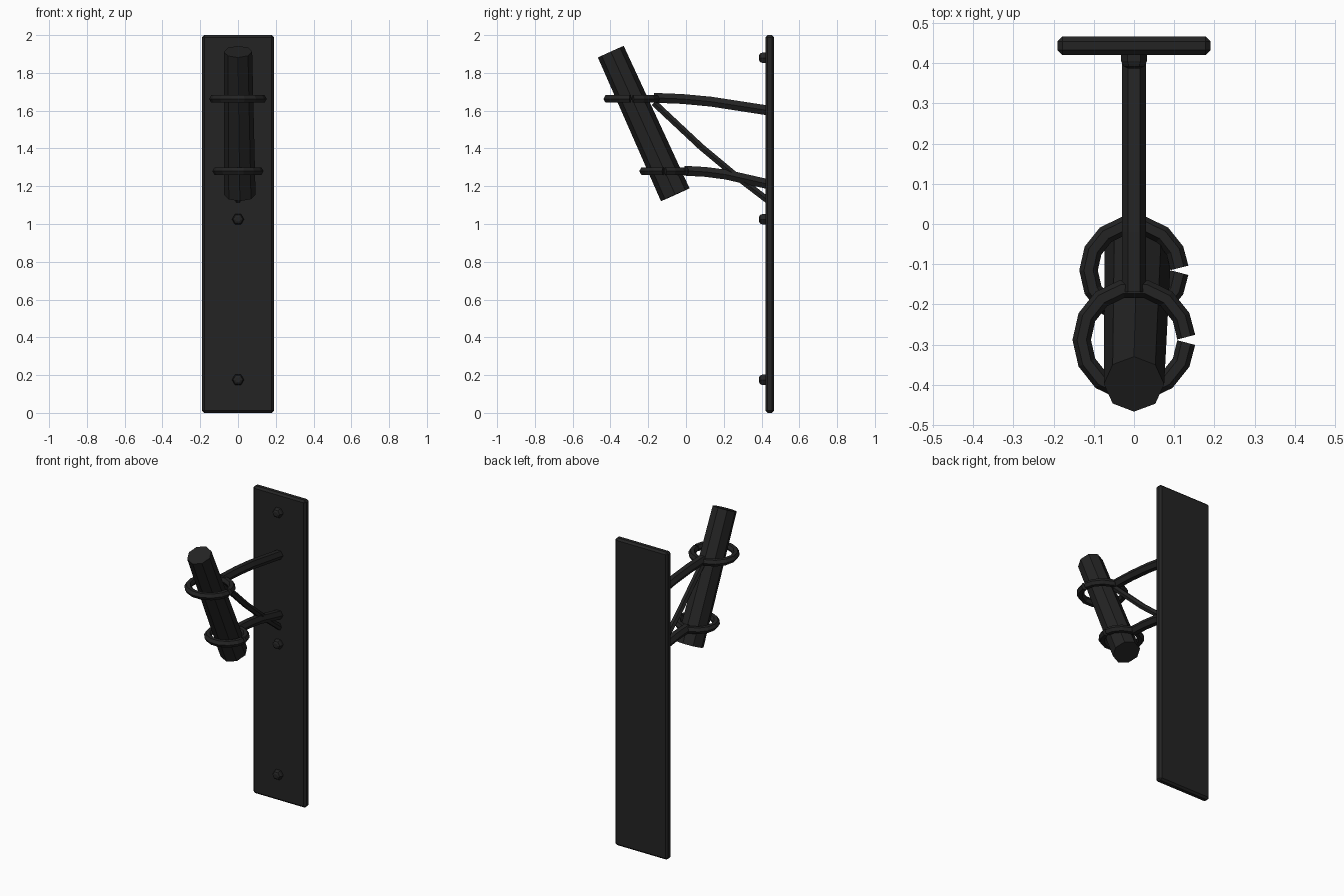
import bpy, bmesh
from math import cos, sin, pi, radians
from mathutils import Vector

cube = bpy.data.objects.get("Cube")
if cube:
    bpy.data.objects.remove(cube, do_unlink=True)

# Single dark iron colour
iron = bpy.data.materials.new("dark_iron")
iron.use_nodes = True
colour = (0.017, 0.017, 0.017, 1)
iron.diffuse_color = colour
iron.node_tree.nodes["Principled BSDF"].inputs["Base Color"].default_value = colour


def finish(name, bm):
    bmesh.ops.recalc_face_normals(bm, faces=bm.faces)
    mesh = bpy.data.meshes.new(name)
    bm.to_mesh(mesh)
    bm.free()
    mesh.materials.append(iron)
    obj = bpy.data.objects.new(name, mesh)
    bpy.context.collection.objects.link(obj)
    return obj


def sweep(name, path, radii, sides, axis, phase=0.0):
    """Faceted, capped tube along a path; axis fixes the section's roll."""
    pts = [Vector(p) for p in path]
    axis = Vector(axis)
    bm = bmesh.new()
    rings = []
    for i, p in enumerate(pts):
        t = (pts[min(i + 1, len(pts) - 1)] - pts[max(i - 1, 0)]).normalized()
        e1 = (axis - t * axis.dot(t)).normalized()
        e2 = t.cross(e1)
        angles = [phase + 2 * pi * k / sides for k in range(sides)]
        rings.append([bm.verts.new(p + (e1 * cos(a) + e2 * sin(a)) * radii[i])
                      for a in angles])
    for a, b in zip(rings, rings[1:]):
        for k in range(sides):
            n = (k + 1) % sides
            bm.faces.new((a[k], a[n], b[n], b[k]))
    bm.faces.new(rings[0])
    bm.faces.new(rings[-1])
    return finish(name, bm)


# Wall plate with chamfered edges
bm = bmesh.new()
bmesh.ops.create_cube(bm, size=1)
bmesh.ops.scale(bm, vec=(0.38, 0.046, 2), verts=bm.verts)
bmesh.ops.translate(bm, vec=(0, 0.443, 1), verts=bm.verts)
bmesh.ops.bevel(bm, geom=bm.edges[:], offset=0.012, segments=1, affect='EDGES')
finish("wall_plate", bm)

# Rounded rivets on the plate
for label, z in (("top", 1.88), ("middle", 1.025), ("bottom", 0.175)):
    path = [(0, y, z) for y in (0.43, 0.405, 0.392, 0.386)]
    sweep(label + "_rivet", path, (0.032, 0.032, 0.026, 0.014), 6, (1, 0, 0))

# Leaning torch shaft
sweep("torch_shaft", [(0.01, -0.057, 1.155), (0, -0.398, 1.912)],
      (0.083, 0.075), 8, (1, 0, 0))


# Split holding rings, open on the left
def holding_ring(name, y, z, radius):
    gap, segments = 3, 14
    path = []
    for k in range(segments + 1):
        a = radians(min(max(360 * k / segments, gap), 360 - gap))
        path.append((radius * cos(a), y + radius * sin(a), z))
    sweep(name, path, [0.023] * len(path), 6, (0, 0, 1), pi / 6)


holding_ring("upper_ring", -0.288, 1.662, 0.13)
holding_ring("lower_ring", -0.115, 1.28, 0.113)


# Curved arms and the diagonal brace
def arm(name, profile, radius):
    sweep(name, [(0, y, z) for y, z in profile], [radius] * len(profile), 6, (1, 0, 0))


arm("upper_arm", [(-0.17, 1.668), (-0.02, 1.662), (0.13, 1.648), (0.43, 1.602)], 0.03)
arm("lower_arm", [(-0.01, 1.282), (0.1, 1.276), (0.21, 1.262), (0.43, 1.212)], 0.03)
arm("diagonal_brace", [(-0.17, 1.642), (0.08, 1.408), (0.26, 1.258), (0.43, 1.128)], 0.02)
